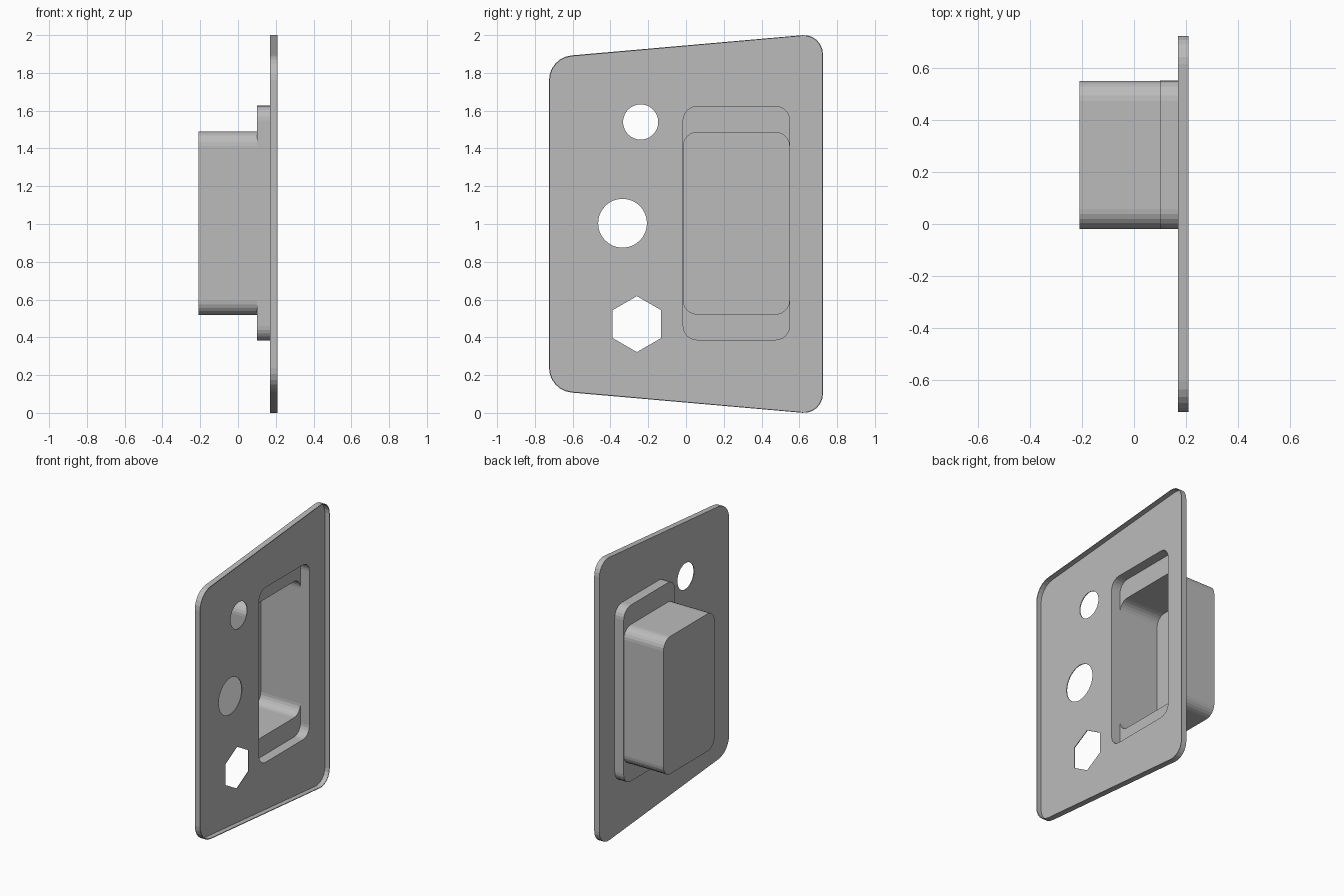
import bpy
import bmesh
import math
from mathutils import Matrix, Vector

cube = bpy.data.objects.get("Cube")
if cube:
    bpy.data.objects.remove(cube)

WALL = 0.005
X_BACK, X_STEP, X_PANEL, X_RIM = -0.21, 0.10, 0.17, 0.21
FLOOR = X_PANEL + WALL

steel = bpy.data.materials.new("plain_grey")
steel.use_nodes = True
grey = (0.5, 0.5, 0.5, 1)
steel.diffuse_color = grey
steel.node_tree.nodes["Principled BSDF"].inputs["Base Color"].default_value = grey


def fillet(corners, radii, steps=6):
    """Round the corners of a counter-clockwise outline in the YZ plane."""
    pts = [Vector(c) for c in corners]
    result = []
    for i, p in enumerate(pts):
        u = (pts[i - 1] - p).normalized()
        v = (pts[(i + 1) % len(pts)] - p).normalized()
        half = u.angle(v) / 2
        centre = p + (u + v).normalized() * (radii[i] / math.sin(half))
        arm = p + u * (radii[i] / math.tan(half)) - centre
        for k in range(steps + 1):
            turn = (math.pi - 2 * half) * k / steps
            result.append(centre + Matrix.Rotation(turn, 2) @ arm)
    return result


def panel_outline(d):
    y, low, high = 0.725 - d, 0.118 + d, -0.009 + d
    corners = [(-y, low), (y, high), (y, 2 - high), (-y, 2 - low)]
    return fillet(corners, [0.13 - d, 0.1 - d, 0.1 - d, 0.13 - d])


def recess_outline(z0, z1, d):
    y0, y1, z0, z1 = -0.02 + d, 0.553 - d, z0 + d, z1 - d
    return fillet([(y0, z0), (y1, z0), (y1, z1), (y0, z1)], [0.078 - d] * 4)


def ngon(y, z, radius, sides):
    angles = [math.pi / 2 + math.tau * i / sides for i in range(sides)]
    return [Vector((y + radius * math.cos(a), z + radius * math.sin(a))) for a in angles]


def ring(bm, outline, x):
    return [bm.verts.new((x, p.x, p.y)) for p in outline]


def bridge(bm, a, b):
    for i in range(len(a)):
        j = (i + 1) % len(a)
        bm.faces.new((a[i], a[j], b[j], b[i]))


def fill(bm, rings):
    """Flat sheet bounded by the first ring and pierced by the others."""
    edges = []
    for r in rings:
        for i, v in enumerate(r):
            w = r[(i + 1) % len(r)]
            edges.append(bm.edges.get((v, w)) or bm.edges.new((v, w)))
    bmesh.ops.triangle_fill(bm, use_beauty=True, use_dissolve=False, edges=edges)


def finish(bm, name):
    bmesh.ops.recalc_face_normals(bm, faces=bm.faces[:])
    mesh = bpy.data.meshes.new(name)
    bm.to_mesh(mesh)
    bm.free()
    mesh.materials.append(steel)
    bpy.context.collection.objects.link(bpy.data.objects.new(name, mesh))


OPENING = (0.382, 1.627)
POCKET = (0.517, 1.491)

# Tray-like panel with a thin raised rim, three holes and the recess opening
holes = [
    ngon(-0.24, 1.54, 0.093, 48),
    ngon(-0.336, 1.004, 0.129, 48),
    ngon(-0.26, 0.47, 0.148, 6),
    recess_outline(*OPENING, 0),
]
bm = bmesh.new()
back_edge = ring(bm, panel_outline(0), X_PANEL)
rim_outer = ring(bm, panel_outline(0), X_RIM)
rim_inner = ring(bm, panel_outline(WALL), X_RIM)
front_edge = ring(bm, panel_outline(WALL), FLOOR)
back_holes = [ring(bm, h, X_PANEL) for h in holes]
front_holes = [ring(bm, h, FLOOR) for h in holes]
bridge(bm, back_edge, rim_outer)
bridge(bm, rim_outer, rim_inner)
bridge(bm, rim_inner, front_edge)
for back, front in zip(back_holes, front_holes):
    bridge(bm, back, front)
fill(bm, [back_edge] + back_holes)
fill(bm, [front_edge] + front_holes)
finish(bm, "panel")

# Hollow stepped recess: shallow tall step, then a deep shorter pocket
bm = bmesh.new()


def recess_skin(d):
    """One skin of the recess; the pocket is a hair narrower than the step."""
    opening = recess_outline(*OPENING, d)
    pocket = recess_outline(*POCKET, d + 0.001)
    rings = [ring(bm, opening, FLOOR), ring(bm, opening, X_STEP + d),
             ring(bm, pocket, X_STEP + d), ring(bm, pocket, X_BACK + d)]
    for a, b in zip(rings, rings[1:]):
        bridge(bm, a, b)
    bm.faces.new(rings[-1])
    return rings[0]


bridge(bm, recess_skin(0), recess_skin(WALL))
finish(bm, "stepped_recess")
